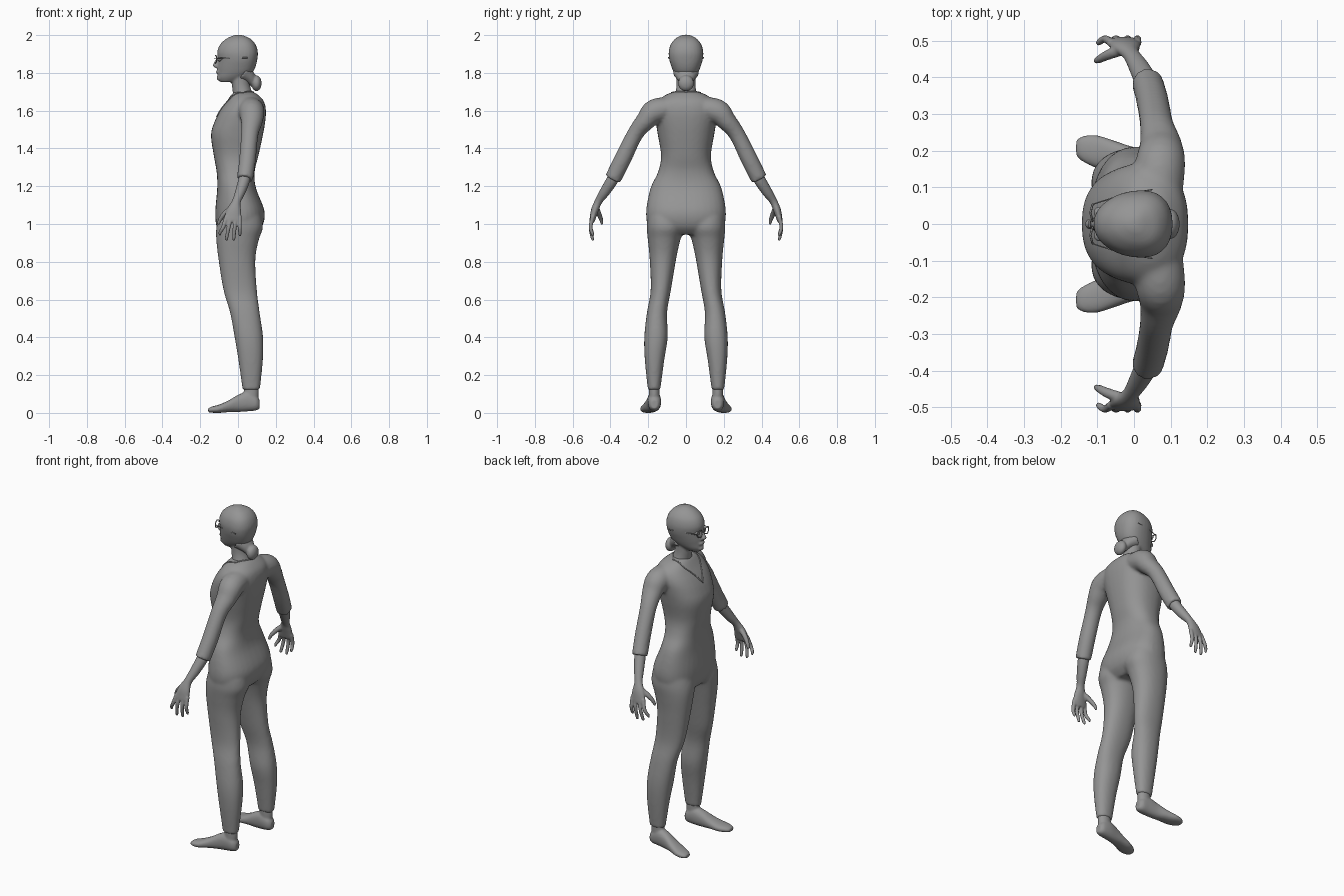
import bpy, bmesh, math
from mathutils import Vector

cube = bpy.data.objects.get("Cube")
if cube:
    bpy.data.objects.remove(cube, do_unlink=True)

X, Y, Z = Vector((1, 0, 0)), Vector((0, 1, 0)), Vector((0, 0, 1))

grey = bpy.data.materials.new("plain grey")
grey.use_nodes = True
grey.diffuse_color = (0.3, 0.3, 0.3, 1)
grey.node_tree.nodes["Principled BSDF"].inputs["Base Color"].default_value = (0.3, 0.3, 0.3, 1)


def spline(rows, steps=5):
    """Catmull-Rom interpolation of the section rows."""
    out = []
    for i in range(len(rows) - 1):
        quad = [rows[max(i - 1, 0)], rows[i], rows[i + 1], rows[min(i + 2, len(rows) - 1)]]
        for k in range(steps):
            t = k / steps
            out.append([0.5 * (2 * b + (c - a) * t + (2 * a - 5 * b + 4 * c - d) * t * t
                               + (3 * b - a - 3 * c + d) * t ** 3) for a, b, c, d in zip(*quad)])
    return out + [list(rows[-1])]


def loft(bm, rows, hint=X, axis=None, side=1, power=2.0, taper=0.0, n=32):
    """Closed tube; a row is centre x, y, z, radius along hint, radius across it."""
    rows = spline(rows)
    centres = [Vector(r[:3]) for r in rows]
    rings = []
    for i, (c, r) in enumerate(zip(centres, rows)):
        t = axis or (centres[min(i + 1, len(rows) - 1)] - centres[max(i - 1, 0)]).normalized()
        u = (hint - t * hint.dot(t)).normalized()
        v = t.cross(u)
        ring = []
        for k in range(n):
            ca, sa = math.cos(math.tau * k / n), math.sin(math.tau * k / n)
            pu = math.copysign(abs(ca) ** (2 / power), ca) * r[3]
            pv = math.copysign(abs(sa) ** (2 / power), sa) * r[4] * (1 + taper * ca)
            p = c + u * pu + v * pv
            ring.append(bm.verts.new((p.x, p.y * side, p.z)))
        rings.append(ring)
    for a, b in zip(rings, rings[1:]):
        for k in range(n):
            bm.faces.new((a[k], a[k - 1], b[k - 1], b[k]))
    bm.faces.new(rings[0])
    bm.faces.new(rings[-1])


def stack(bm, rows, **kw):
    """Level sections: z, front x, back x, inner y, outer y."""
    loft(bm, [((f + b) / 2, (i + o) / 2, z, (b - f) / 2, (o - i) / 2) for z, f, b, i, o in rows],
         axis=Z, **kw)


def ball(bm, centre, radii):
    verts = bmesh.ops.create_uvsphere(bm, u_segments=24, v_segments=16, radius=1)["verts"]
    for v in verts:
        v.co = Vector([c + p * r for c, p, r in zip(centre, v.co, radii)])


def finish(name, bm, voxel=0, smooth=0):
    """Make the object and, if asked, fuse its pieces into one smooth skin."""
    bmesh.ops.recalc_face_normals(bm, faces=bm.faces)
    me = bpy.data.meshes.new(name)
    bm.to_mesh(me)
    bm.free()
    ob = bpy.data.objects.new(name, me)
    bpy.context.collection.objects.link(ob)
    if voxel:
        mod = ob.modifiers.new("fuse", 'REMESH')
        mod.mode = 'VOXEL'
        mod.voxel_size = voxel
        mod = ob.modifiers.new("soften", 'SMOOTH')
        mod.factor = 0.5
        mod.iterations = smooth
        dg = bpy.context.evaluated_depsgraph_get()
        ob.data = bpy.data.meshes.new_from_object(ob.evaluated_get(dg))
        ob.modifiers.clear()
    ob.data.materials.clear()
    ob.data.materials.append(grey)
    ob.data.shade_smooth()
    return ob


# Body suit: torso, trouser legs and sleeves fused together
bm = bmesh.new()
torso = [(1.70, -.02, .08, .06), (1.685, -.035, .105, .105), (1.65, -.06, .137, .15),
         (1.60, -.095, .148, .165), (1.54, -.125, .144, .16), (1.47, -.143, .132, .149),
         (1.36, -.128, .108, .132), (1.275, -.113, .088, .148), (1.19, -.11, .095, .188),
         (1.07, -.12, .14, .211), (.99, -.115, .13, .20), (.945, -.09, .09, .15)]
stack(bm, [(z, f, b, -w, w) for z, f, b, w in torso], power=2.35)
for s in (1, -1):
    stack(bm, [(1.04, -.10, .125, .01, .205), (.98, -.115, .132, .008, .208),
               (.915, -.115, .11, .03, .202), (.81, -.103, .092, .053, .192),
               (.65, -.077, .1, .08, .187), (.53, -.042, .115, .1, .207),
               (.4, -.018, .133, .097, .221), (.28, .002, .132, .115, .218),
               (.122, .024, .116, .136, .202)], side=s, power=2.2)
    loft(bm, [(.06, .07, 1.615, .07, .06), (.072, .165, 1.595, .068, .066),
              (.073, .215, 1.545, .058, .052), (.062, .27, 1.475, .046, .043),
              (.05, .338, 1.337, .044, .045), (.036, .388, 1.238, .043, .044)], side=s)
suit = finish("body_suit", bm, voxel=.009, smooth=6)

# V-shaped neckline trim laid on the suit
half = [(.085, 0, 1.71), (.035, .075, 1.70), (-.03, .07, 1.66), (-.105, 0, 1.565)]
corners = [Vector(p) for p in half] + [Vector((x, -y, z)) for x, y, z in half[-2:0:-1]]
path = [a.lerp(b, k / 8) for a, b in zip(corners, corners[1:] + corners[:1]) for k in range(8)]
path = [suit.closest_point_on_mesh(p)[1] for p in path]
bm = bmesh.new()
rings = []
for i, p in enumerate(path):
    t = (path[(i + 1) % len(path)] - path[i - 1]).normalized()
    u = t.cross(Z).normalized()
    v = t.cross(u)
    rings.append([bm.verts.new(p + (u * math.cos(a) + v * math.sin(a)) * .004)
                  for a in (math.tau * k / 8 for k in range(8))])
for i, ring in enumerate(rings):
    for k in range(8):
        bm.faces.new((rings[i - 1][k - 1], rings[i - 1][k], ring[k], ring[k - 1]))
finish("neckline", bm)

# Head, face and neck
bm = bmesh.new()
head = [(1.752, -.095, -.01, .028), (1.775, -.107, .04, .048), (1.80, -.107, .075, .063),
        (1.83, -.108, .092, .075), (1.87, -.106, .102, .087), (1.91, -.11, .105, .09),
        (1.95, -.095, .093, .08), (1.98, -.063, .067, .057), (1.996, -.03, .033, .03),
        (2.002, -.01, .012, .012)]
stack(bm, [(z, f, b, -w, w) for z, f, b, w in head], power=2.2, taper=.18)
loft(bm, [(.035, 0, 1.64, .06, .075), (.025, 0, 1.69, .052, .058), (.015, 0, 1.74, .048, .05),
          (.01, 0, 1.81, .05, .052)], axis=Z)
loft(bm, [(-.103, 0, 1.88, .009, .009), (-.115, 0, 1.855, .012, .011),
          (-.12, 0, 1.838, .014, .016), (-.108, 0, 1.825, .01, .013)], axis=-Z)
ball(bm, (-.106, 0, 1.805), (.012, .024, .009))
ball(bm, (-.1, 0, 1.773), (.014, .02, .014))
finish("head", bm, voxel=.006, smooth=4)

# Hair gathered back into a low bun
bm = bmesh.new()
loft(bm, [(.03, 0, 1.80, .05, .07), (.06, 0, 1.775, .035, .05), (.085, 0, 1.745, .022, .03)])
ball(bm, (.098, 0, 1.745), (.027, .042, .042))
finish("hair_bun", bm, voxel=.006, smooth=3)

# Glasses: two rims, a bridge and side arms
bm = bmesh.new()
for s in (1, -1):
    rim = [(-.119 + .006 * abs(math.cos(a)), .031 + .023 * math.cos(a), 1.873 + .02 * math.sin(a))
           for a in (math.tau * k / 16 for k in range(17))]
    for a, b in zip(rim, rim[1:]):
        loft(bm, [(*a, .003, .003), (*b, .003, .003)], side=s, n=6)
    loft(bm, [(-.112, .054, 1.876, .003, .002), (-.03, .079, 1.88, .003, .002),
              (.05, .094, 1.88, .003, .002)], hint=Z, side=s, n=6)
loft(bm, [(-.121, -.01, 1.876, .003, .003), (-.121, .01, 1.876, .003, .003)], n=6)
finish("glasses", bm)

for s, label in ((-1, "left"), (1, "right")):
    # Eye
    bm = bmesh.new()
    ball(bm, (-.095, .031 * s, 1.872), (.014, .016, .011))
    finish("eye_" + label, bm)

    # Forearm, palm, four fingers and thumb
    bm = bmesh.new()
    loft(bm, [(.045, .36, 1.29, .03, .03), (.032, .392, 1.23, .031, .031),
              (.012, .43, 1.17, .027, .027), (-.008, .463, 1.12, .023, .02),
              (-.02, .482, 1.075, .037, .02), (-.027, .494, 1.03, .045, .016),
              (-.028, .498, 1.012, .042, .013)], side=s)
    for base, tip, low in ((-.061, -.095, .94), (-.038, -.06, .912),
                           (-.013, -.022, .912), (.009, .01, .935)):
        loft(bm, [(base, .493, 1.04, .012, .012), ((base + tip) / 2, .505, .985, .0105, .0105),
                  (tip, .496, low + .015, .009, .009), (tip, .49, low, .005, .005)], side=s, n=12)
    loft(bm, [(-.035, .474, 1.085, .015, .015), (-.07, .462, 1.055, .014, .014),
              (-.094, .45, 1.025, .011, .011), (-.105, .444, .998, .007, .007)], side=s, n=12)
    finish("arm_and_hand_" + label, bm, voxel=.0045, smooth=3)

    # Ankle and foot, toes turned slightly out
    bm = bmesh.new()
    loft(bm, [(.07, .168, .16, .038, .029), (.07, .168, .1, .039, .029),
              (.065, .168, .05, .038, .03)], axis=-Z, side=s)
    loft(bm, [(.114, .167, .046, .018, .024), (.095, .167, .053, .032, .04),
              (.05, .168, .06, .036, .052), (0, .174, .05, .036, .045),
              (-.05, .185, .035, .041, .031), (-.1, .197, .022, .045, .022),
              (-.14, .205, .017, .035, .016), (-.158, .207, .014, .02, .01)],
         hint=Y, axis=-X, side=s, power=2.3)
    finish("foot_" + label, bm, voxel=.006, smooth=4)
